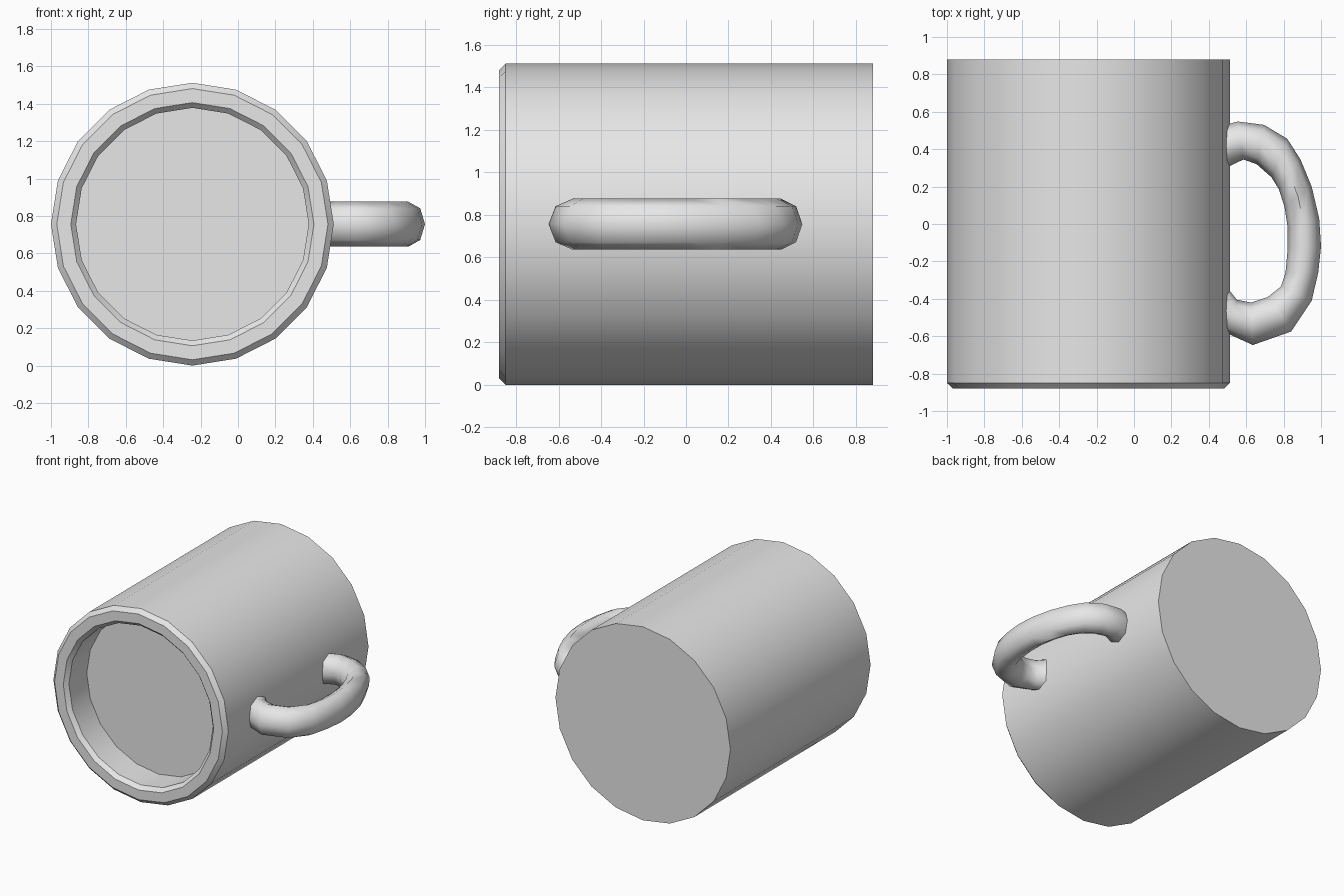
import bpy
import bmesh
import math
from mathutils import Vector

default_cube = bpy.data.objects.get("Cube")
if default_cube:
    bpy.data.objects.remove(default_cube, do_unlink=True)

GREY = (0.8, 0.8, 0.8, 1.0)
grey = bpy.data.materials.new("plain grey")
grey.use_nodes = True
grey.diffuse_color = GREY
grey.node_tree.nodes["Principled BSDF"].inputs["Base Color"].default_value = GREY


def ring(centre, axis_a, axis_b, sides):
    """Points of an ellipse spanned by two half-axis vectors."""
    angles = [2 * math.pi * i / sides for i in range(sides)]
    return [centre + axis_a * math.cos(a) + axis_b * math.sin(a) for a in angles]


def loft(name, rings, smooth_angle):
    """Skin a closed solid through a sequence of equal rings."""
    bm = bmesh.new()
    loops = [[bm.verts.new(p) for p in points] for points in rings]
    for lower, upper in zip(loops, loops[1:]):
        count = len(lower)
        for i in range(count):
            j = (i + 1) % count
            bm.faces.new((lower[i], lower[j], upper[j], upper[i]))
    bm.faces.new(loops[0])
    bm.faces.new(loops[-1])
    bmesh.ops.recalc_face_normals(bm, faces=bm.faces[:])
    mesh = bpy.data.meshes.new(name)
    bm.to_mesh(mesh)
    bm.free()
    mesh.materials.append(grey)
    obj = bpy.data.objects.new(name, mesh)
    bpy.context.collection.objects.link(obj)
    bpy.ops.object.select_all(action="DESELECT")
    obj.select_set(True)
    bpy.context.view_layer.objects.active = obj
    bpy.ops.object.shade_smooth_by_angle(angle=math.radians(smooth_angle))
    return obj


X, Y, Z = Vector((1, 0, 0)), Vector((0, 1, 0)), Vector((0, 0, 1))
RADIUS = 0.756
CUP_X = -0.244
AXIS_Z = RADIUS

# Cup lying on its side: base, outer wall, bevelled lip, inner wall and floor
cup_profile = [
    (RADIUS, 0.88), (RADIUS, -0.85), (0.725, -0.88),
    (0.65, -0.88), (0.622, -0.85), (0.622, -0.63),
]
cup_rings = [
    ring(Vector((CUP_X, y, AXIS_Z)), X * r, Z * r, 20) for r, y in cup_profile
]
loft("cup", cup_rings, 30)

# Handle: outer and inner edge of each section, swept with a constant height
handle_sections = [
    ((0.45, 0.52), (0.45, 0.28)),
    ((0.555, 0.548), (0.585, 0.345)),
    ((0.695, 0.53), (0.655, 0.32)),
    ((0.82, 0.455), (0.735, 0.25)),
    ((0.89, 0.345), (0.775, 0.185)),
    ((0.95, 0.2), (0.805, 0.09)),
    ((0.99, 0.03), (0.822, -0.02)),
    ((1.0, -0.12), (0.822, -0.13)),
    ((0.985, -0.26), (0.81, -0.26)),
    ((0.95, -0.41), (0.785, -0.335)),
    ((0.84, -0.575), (0.715, -0.39)),
    ((0.635, -0.647), (0.625, -0.42)),
    ((0.51, -0.59), (0.55, -0.405)),
    ((0.45, -0.57), (0.45, -0.28)),
]
HALF_HEIGHT = 0.12
handle_rings = []
for outer, inner in handle_sections:
    outer_point = Vector((*outer, AXIS_Z))
    inner_point = Vector((*inner, AXIS_Z))
    centre = (outer_point + inner_point) / 2
    handle_rings.append(ring(centre, outer_point - centre, Z * HALF_HEIGHT, 8))
loft("handle", handle_rings, 60)
